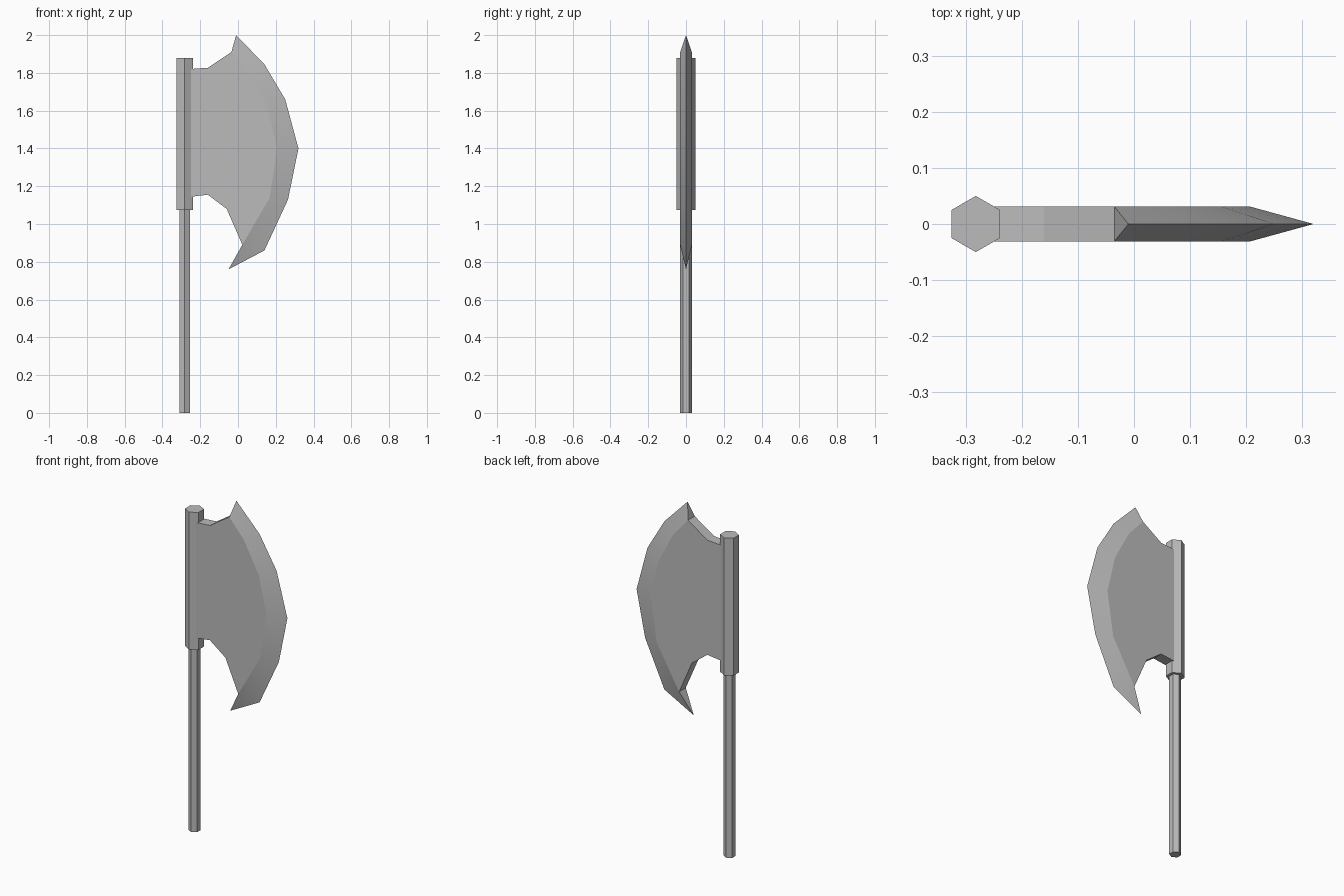
import bpy, bmesh, math

cube = bpy.data.objects.get("Cube")
if cube:
    bpy.data.objects.remove(cube, do_unlink=True)

steel = bpy.data.materials.new("plain_grey")
steel.use_nodes = True
GREY = (0.5, 0.5, 0.5, 1.0)
steel.diffuse_color = GREY
steel.node_tree.nodes["Principled BSDF"].inputs["Base Color"].default_value = GREY

SHAFT_X = -0.282
HALF = 0.031  # half thickness of the blade


def hex_rod(name, radius, bottom, top):
    """Upright six-sided rod with a corner towards the front."""
    bpy.ops.mesh.primitive_cylinder_add(
        vertices=6, radius=radius, depth=top - bottom,
        location=(SHAFT_X, 0, (bottom + top) / 2))
    rod = bpy.context.object
    rod.name = name
    rod.data.materials.append(steel)
    return rod


# Shaft and the thicker socket that holds the blade
hex_rod("handle", 0.032, 0.0, 1.08)
hex_rod("socket", 0.05, 1.075, 1.88)

# Blade: sharp ridge on the centre plane, flat cheeks on either side
ridge = [(-0.01, 2.0), (0.14, 1.845), (0.25, 1.66), (0.32, 1.40),
         (0.265, 1.13), (0.14, 0.86), (-0.05, 0.76)]
bevel_line = [(-0.035, 1.91), (0.061, 1.80), (0.156, 1.62),
              (0.207, 1.40), (0.168, 1.14), (0.023, 0.89)]
neck_line = [(-0.06, 1.08), (-0.16, 1.155), (-0.26, 1.143),
             (-0.26, 1.82), (-0.16, 1.827)]

bm = bmesh.new()
edge = [bm.verts.new((x, 0, z)) for x, z in ridge]
cheeks = [[bm.verts.new((x, side * HALF, z)) for x, z in bevel_line + neck_line]
          for side in (-1, 1)]
last = len(bevel_line) - 1
for cheek in cheeks:
    bm.faces.new(cheek)
    # Sloping faces down to the cutting edge
    for i in range(last):
        bm.faces.new((cheek[i], cheek[i + 1], edge[i + 1], edge[i]))
    bm.faces.new((cheek[last], edge[last + 1], edge[last]))

# Rim joining the cheeks, closed by a triangle at each horn
front, back = cheeks
for i in range(last, len(front)):
    j = (i + 1) % len(front)
    bm.faces.new((front[i], front[j], back[j], back[i]))
bm.faces.new((front[0], edge[0], back[0]))
bm.faces.new((front[last], edge[-1], back[last]))
bmesh.ops.recalc_face_normals(bm, faces=bm.faces)

mesh = bpy.data.meshes.new("blade")
bm.to_mesh(mesh)
bm.free()
mesh.materials.append(steel)
blade = bpy.data.objects.new("blade", mesh)
bpy.context.collection.objects.link(blade)

# Soften the curve of the bevel while keeping the cheeks crisp
bpy.ops.object.select_all(action="DESELECT")
blade.select_set(True)
bpy.context.view_layer.objects.active = blade
bpy.ops.object.shade_smooth_by_angle(angle=math.radians(12))
